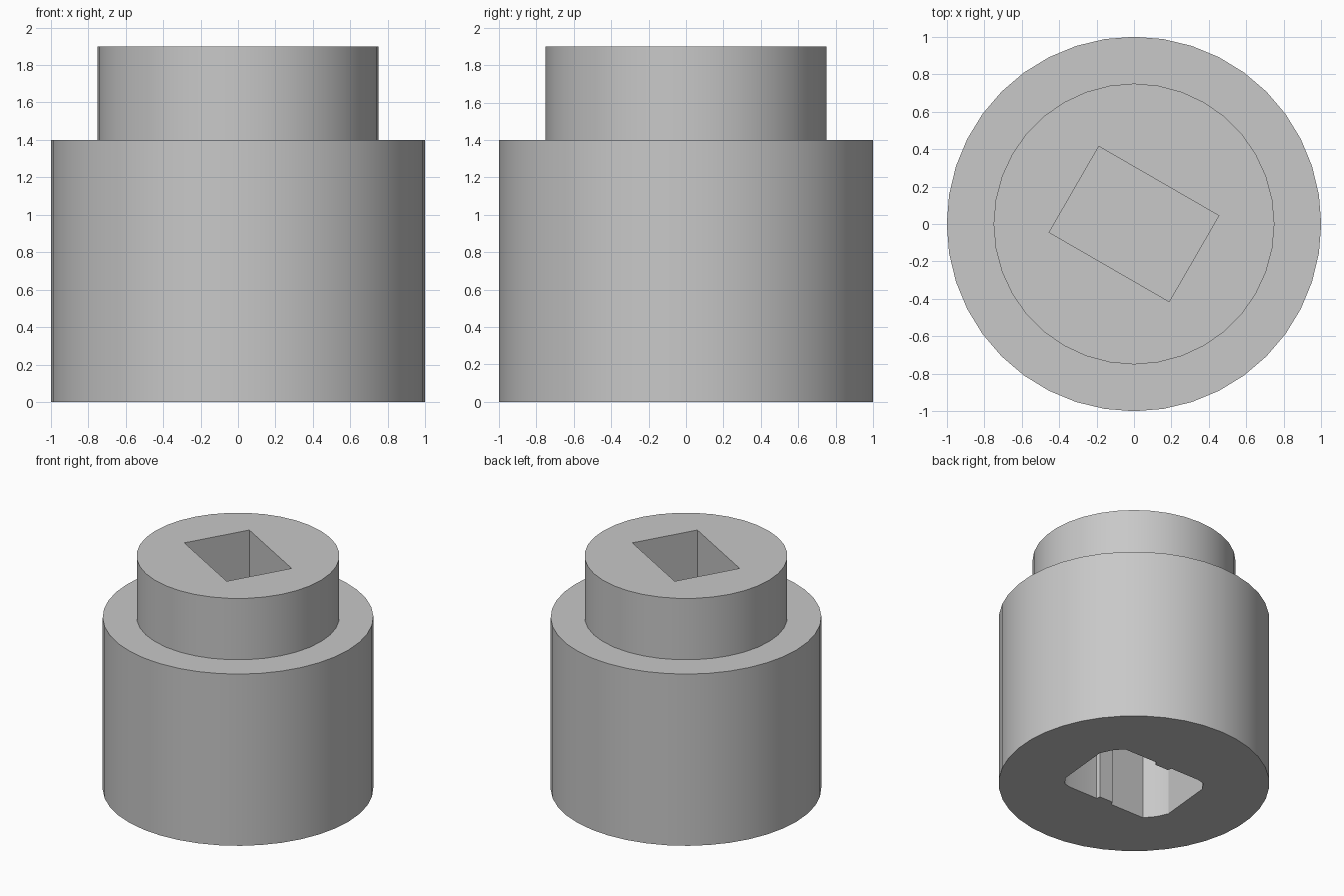
import bpy
import bmesh
from math import cos, sin, radians, tau

cube = bpy.data.objects.get("Cube")
if cube:
    bpy.data.objects.remove(cube, do_unlink=True)

# Material
grey = bpy.data.materials.new("plain_grey")
grey.use_nodes = True
colour = (0.58, 0.58, 0.58, 1)
grey.diffuse_color = colour
grey.node_tree.nodes["Principled BSDF"].inputs["Base Color"].default_value = colour


def prism(name, outline, z0, z1):
    """Extrude a counter-clockwise outline from z0 to z1."""
    bm = bmesh.new()
    base = bm.faces.new([bm.verts.new((x, y, z0)) for x, y in outline])
    top = bmesh.ops.extrude_face_region(bm, geom=[base])["geom"]
    for v in top:
        if isinstance(v, bmesh.types.BMVert):
            v.co.z = z1
    bmesh.ops.recalc_face_normals(bm, faces=bm.faces)
    mesh = bpy.data.meshes.new(name)
    bm.to_mesh(mesh)
    bm.free()
    mesh.materials.append(grey)
    obj = bpy.data.objects.new(name, mesh)
    bpy.context.collection.objects.link(obj)
    return obj


def circle(radius, sides):
    return [(radius * cos(tau * i / sides), radius * sin(tau * i / sides))
            for i in range(sides)]


def combine(target, tool, operation):
    """Apply a boolean and remove the tool object."""
    tool.hide_render = True
    mod = target.modifiers.new("boolean", "BOOLEAN")
    mod.operation = operation
    mod.solver = "EXACT"
    mod.object = tool
    bpy.context.view_layer.objects.active = target
    bpy.ops.object.modifier_apply(modifier=mod.name)
    bpy.data.objects.remove(tool, do_unlink=True)


# Stepped round body
body = prism("socket_body", circle(1.0, 40), 0, 1.4)
collar = prism("collar", circle(0.75, 36), 1.2, 1.9)
combine(body, collar, "UNION")

# Turned rectangular drive hole in the top
turn = radians(-30)
rectangle = [(x * cos(turn) - y * sin(turn), x * sin(turn) + y * cos(turn))
             for x, y in ((-0.37, -0.265), (0.37, -0.265), (0.37, 0.265), (-0.37, 0.265))]
combine(body, prism("top_cutter", rectangle, 1.3, 2.0), "DIFFERENCE")

# Keyed hole in the underside: half an outline, repeated by a half turn
half = [(0.33, -0.345), (0.39, -0.33), (0.44, -0.26), (0.482, 0.18), (0.44, 0.27),
        (0.375, 0.345), (0.07, 0.345), (0.055, 0.313), (-0.065, 0.313), (-0.07, 0.345)]
keyed = half + [(-x, -y) for x, y in half]
combine(body, prism("bottom_cutter", keyed, -0.1, 0.95), "DIFFERENCE")

# Smooth round walls, sharp rims
bpy.ops.object.select_all(action="DESELECT")
body.select_set(True)
bpy.context.view_layer.objects.active = body
bpy.ops.object.shade_smooth_by_angle(angle=radians(30))
